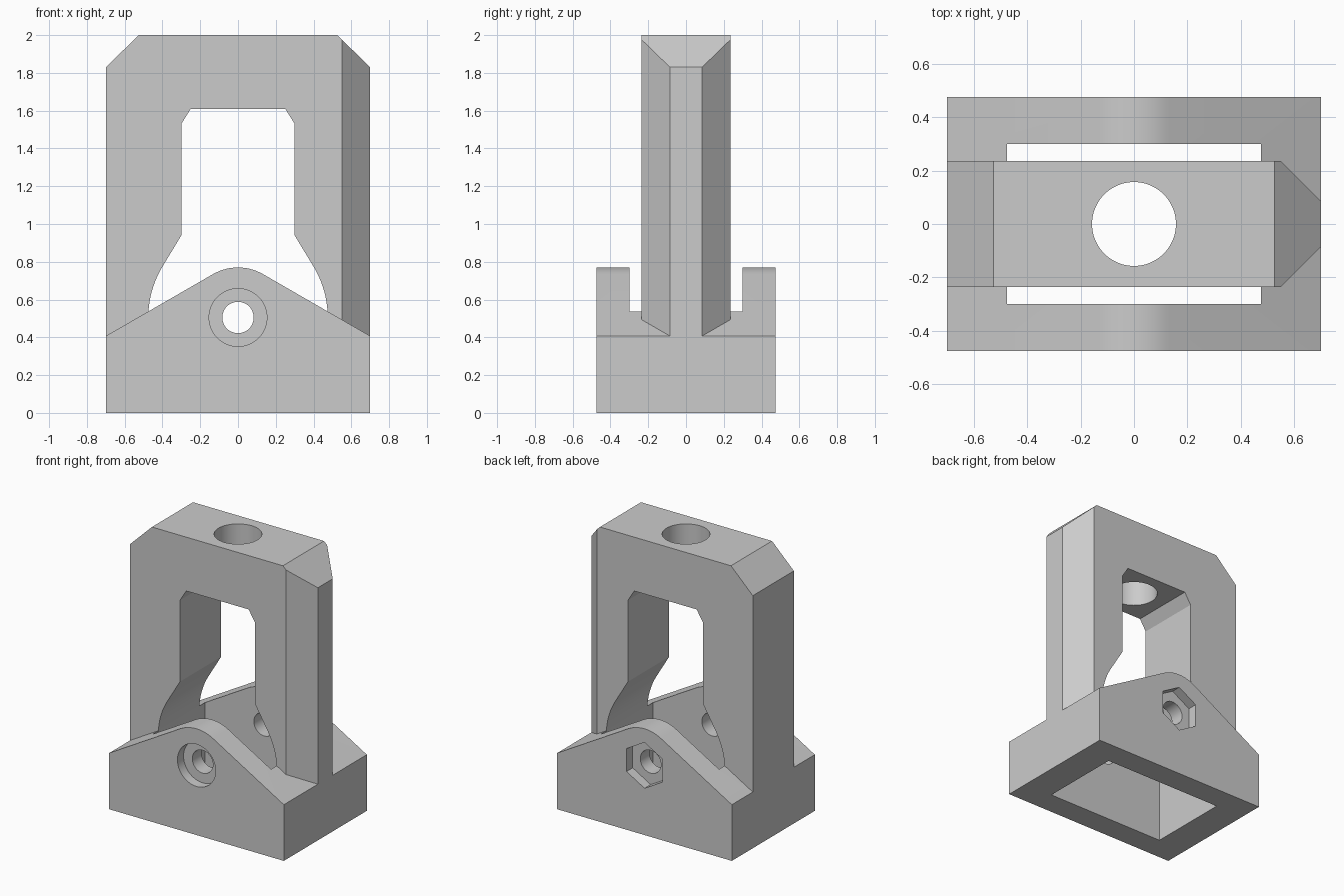
import bpy, bmesh
from math import sin, cos, pi, radians
from mathutils import Vector

if "Cube" in bpy.data.objects:
    bpy.data.objects.remove(bpy.data.objects["Cube"])

grey = bpy.data.materials.new("plain_grey")
grey.use_nodes = True
GREY = (0.6, 0.6, 0.6, 1)
grey.diffuse_color = GREY
grey.node_tree.nodes["Principled BSDF"].inputs["Base Color"].default_value = GREY


def prism(name, points, axis, low, high):
    """Extrude a 2D outline along y (points are x, z) or z (points are x, y)."""
    place = (lambda a, b: (a, low, b)) if axis == "y" else (lambda a, b: (a, b, low))
    step = Vector((0, high - low, 0) if axis == "y" else (0, 0, high - low))
    bm = bmesh.new()
    face = bm.faces.new([bm.verts.new(place(a, b)) for a, b in points])
    new = bmesh.ops.extrude_face_region(bm, geom=[face])["geom"]
    bmesh.ops.translate(bm, vec=step, verts=[v for v in new if isinstance(v, bmesh.types.BMVert)])
    bmesh.ops.recalc_face_normals(bm, faces=bm.faces)
    mesh = bpy.data.meshes.new(name)
    bm.to_mesh(mesh)
    bm.free()
    mesh.materials.append(grey)
    obj = bpy.data.objects.new(name, mesh)
    bpy.context.collection.objects.link(obj)
    return obj


def combine(target, other, operation):
    """Apply a boolean and discard the helper."""
    bpy.context.view_layer.objects.active = target
    mod = target.modifiers.new("boolean", "BOOLEAN")
    mod.operation, mod.solver, mod.object = operation, "EXACT", other
    bpy.ops.object.modifier_apply(modifier=mod.name)
    bpy.data.objects.remove(other)


def arc(cx, cz, r, start, end, steps):
    angles = [radians(start + (end - start) * i / steps) for i in range(steps + 1)]
    return [(cx + r * cos(a), cz + r * sin(a)) for a in angles]


def ring(cx, cz, r, sides):
    return arc(cx, cz, r, 90, 450 - 360 / sides, sides - 1)


def mirrored(half):
    """Close a right-hand outline with its mirror image."""
    return half + [(-x, z) for x, z in reversed(half)]


# Base: gabled block with rounded peaks, split by a through slot
PIVOT = 0.505
peak = arc(0, PIVOT, 0.265, 60, 120, 14)
base = prism("clevis_bracket", [(-0.7, 0), (0.7, 0), (0.7, 0.407)] + peak + [(-0.7, 0.407)],
             "y", -0.475, 0.475)
slot = [(-0.475, -0.3), (0.475, -0.3), (0.475, 0.3), (-0.475, 0.3)]
combine(base, prism("slot_cutter", slot, "z", -0.1, 1), "DIFFERENCE")

# Cross bolt hole, round head recess in front, hexagonal nut recess behind
combine(base, prism("bolt_cutter", ring(0, PIVOT, 0.083, 48), "y", -1, 1), "DIFFERENCE")
combine(base, prism("head_cutter", ring(0, PIVOT, 0.153, 64), "y", -1, -0.405), "DIFFERENCE")
combine(base, prism("nut_cutter", ring(0, PIVOT, 0.166, 6), "y", 0.405, 1), "DIFFERENCE")

# Arch: chamfered outline with flared legs
outer = [(0.7, 0.2), (0.7, 1.83), (0.525, 2)]
inner = [(0.25, 1.61), (0.3, 1.53), (0.3, 0.94)] + arc(-0.045, PIVOT, 0.52, 30, 0, 10) + [(0.55, 0.2)]
outline = mirrored(outer) + [(-x, z) for x, z in reversed(inner)] + inner
arch = prism("arch", outline, "y", -0.4, 0.4)

# Plan outline trims the arch depth and bevels its left side
plan = [(-0.8, -0.235), (0.55, -0.235), (0.75, -0.035),
        (0.75, 0.035), (0.55, 0.235), (-0.8, 0.235)]
combine(arch, prism("plan_trim", plan, "z", 0, 2.2), "INTERSECT")
combine(arch, prism("top_hole_cutter", ring(0, 0, 0.157, 64), "z", 1.4, 2.2), "DIFFERENCE")
combine(base, arch, "UNION")

# Smooth the curved walls, keep the edges crisp
bpy.ops.object.select_all(action="DESELECT")
base.select_set(True)
bpy.context.view_layer.objects.active = base
bpy.ops.object.shade_smooth_by_angle(angle=radians(20))
